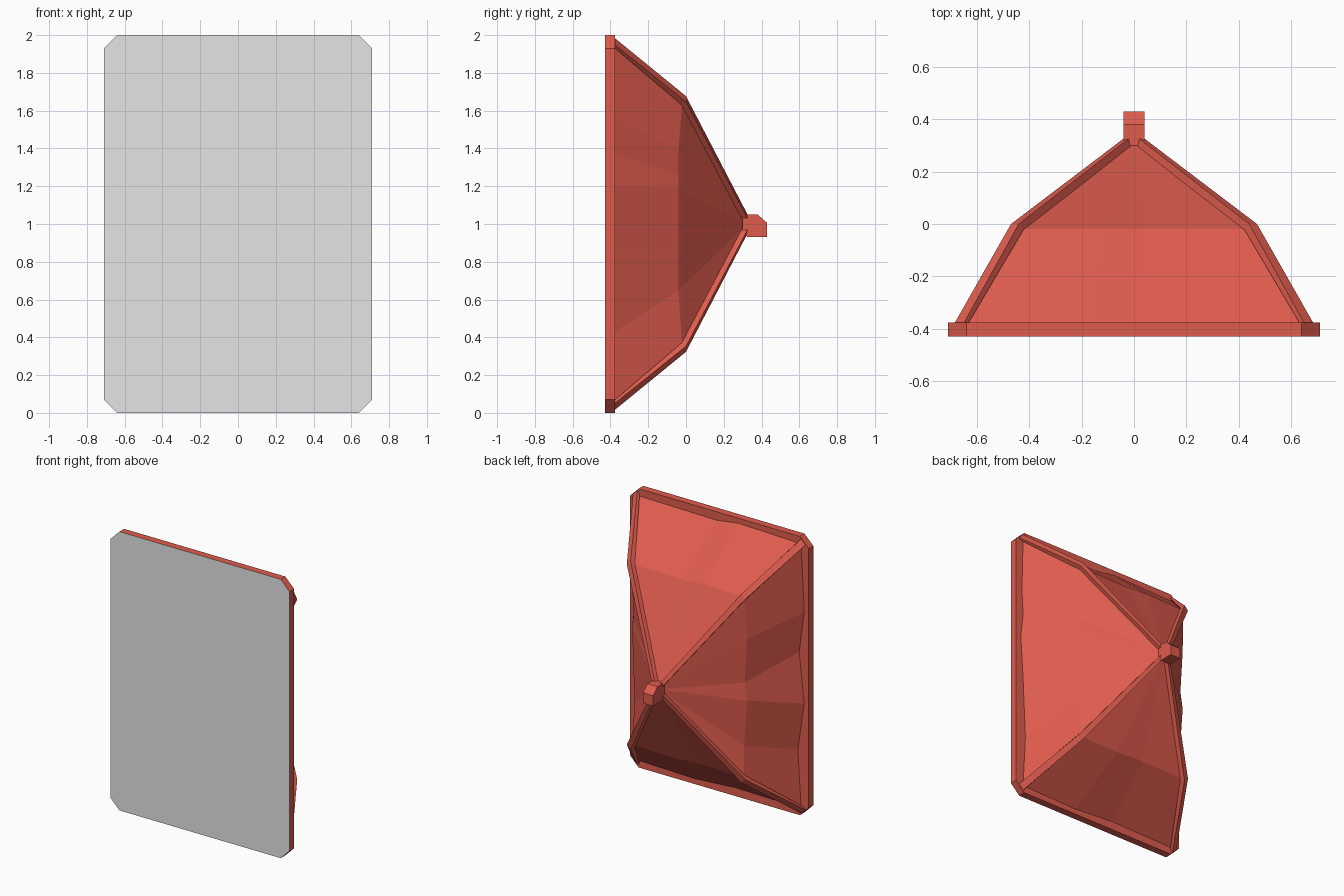
import bpy, bmesh
from mathutils import Vector

if "Cube" in bpy.data.objects:
    bpy.data.objects.remove(bpy.data.objects["Cube"])


def material(name, rgb):
    m = bpy.data.materials.new(name)
    m.diffuse_color = (*rgb, 1)
    m.use_nodes = True
    m.node_tree.nodes["Principled BSDF"].inputs["Base Color"].default_value = m.diffuse_color
    return m


RED = material("red fabric", (0.74, 0.107, 0.076))
GREY = material("light grey diffuser", (0.78, 0.78, 0.78))
CENTRE = Vector((0, -0.3, 1))


def finish(name, bm, solid=True):
    if solid:
        bmesh.ops.recalc_face_normals(bm, faces=bm.faces[:])
    else:  # open sheets: face away from the middle
        bm.normal_update()
        for f in bm.faces:
            if f.normal.dot(f.calc_center_median() - CENTRE) < 0:
                f.normal_flip()
    mesh = bpy.data.meshes.new(name)
    bm.to_mesh(mesh)
    bm.free()
    mesh.materials.append(RED)
    ob = bpy.data.objects.new(name, mesh)
    bpy.context.collection.objects.link(ob)
    return ob


def loft(name, sections):
    """Closed solid through matching rings of points."""
    bm = bmesh.new()
    rings = [[bm.verts.new(p) for p in s] for s in sections]
    n = len(rings[0])
    for a, b in zip(rings, rings[1:]):
        for i in range(n):
            j = (i + 1) % n
            bm.faces.new((a[i], a[j], b[j], b[i]))
    bm.faces.new(rings[0])
    bm.faces.new(rings[-1])
    return finish(name, bm)


# Front frame: chamfered slab with a grey front face
W, H, C = 0.71, 1.0, 0.07
outline = [(W - C, H), (W, H - C), (W, C - H), (W - C, -H),
           (C - W, -H), (-W, C - H), (-W, H - C), (C - W, H)]
frame = loft("front_frame", [[(x, y, z + 1) for x, z in outline] for y in (-0.43, -0.377)])
frame.data.materials.append(GREY)
for f in frame.data.polygons:
    if f.normal.y < -0.9:
        f.material_index = 1

# Fabric panels: base, bend and tip rows as (half width, half height, y)
ROWS = [(0.65, 0.95, -0.378), (0.445, 0.65, -0.02), (0.02, 0.03, 0.307)]


def panel(name, side, sign, folds):
    """folds: (base position, bend position, base offset outward), positions -1..1."""
    cols = [(-1, -1, 0)] + folds + [(1, 1, 0)]
    bm = bmesh.new()
    grid = []
    for r, (hw, hh, y) in enumerate(ROWS):
        row = []
        for base, bend, off in cols:
            t = (base, bend, bend)[r]
            d = off * (1, 0.5, 0)[r]
            yy = y - (0.02 if r == 1 and abs(t) < 1 and side else 0)
            x, z = (sign * (hw + d), t * hh) if side else (t * hw, sign * (hh + d))
            row.append(bm.verts.new((x, yy, z + 1)))
        grid.append(row)
    for a, b in zip(grid, grid[1:]):
        for i in range(len(cols) - 1):
            bm.faces.new((a[i], a[i + 1], b[i + 1], b[i]))
    finish(name, bm, solid=False)


panel("right_panel", True, 1, [(-0.6, -0.54, -0.02), (-0.13, -0.18, 0.0), (0.21, 0.29, 0.02),
                               (0.39, 0.4, 0.0), (0.59, 0.6, 0.01)])
panel("left_panel", True, -1, [(-0.56, -0.66, -0.025), (-0.2, -0.15, 0.025),
                               (0.18, 0.04, -0.015), (0.49, 0.53, 0.025)])
panel("top_panel", False, 1, [(-0.23, -0.3, 0.015), (0.03, 0.1, -0.01)])
panel("bottom_panel", False, -1, [(-0.2, -0.2, -0.01), (0.3, 0.3, 0.012)])

# Four bent corner ribs: (outer x, outer z, flat size, y)
STATIONS = [(0.685, 0.985, 0.035, -0.378), (0.47, 0.677, 0.03, 0.0), (0.035, 0.042, 0.02, 0.33)]
for sx, nx in ((1, "right"), (-1, "left")):
    for sz, nz in ((1, "top"), (-1, "bottom")):
        sections = []
        for x, z, s, y in STATIONS:
            back = 0 if y < -0.3 else 0.022
            k = 0.018
            pts = [(x, y, z - s), (x - s, y, z),
                   (x - s - k, y - back, z - k), (x - k, y - back, z - s - k)]
            sections.append([(sx * a, b, sz * c + 1) for a, b, c in pts])
        loft(f"{nz}_{nx}_rib", sections)

# Rear hub: block with a sloped upper back edge
hub = [(0.30, 0.97), (0.30, 1.05), (0.38, 1.05), (0.43, 1.005), (0.43, 0.93), (0.325, 0.93)]
loft("rear_hub", [[(x, y, z) for y, z in hub] for x in (-0.04, 0.04)])
